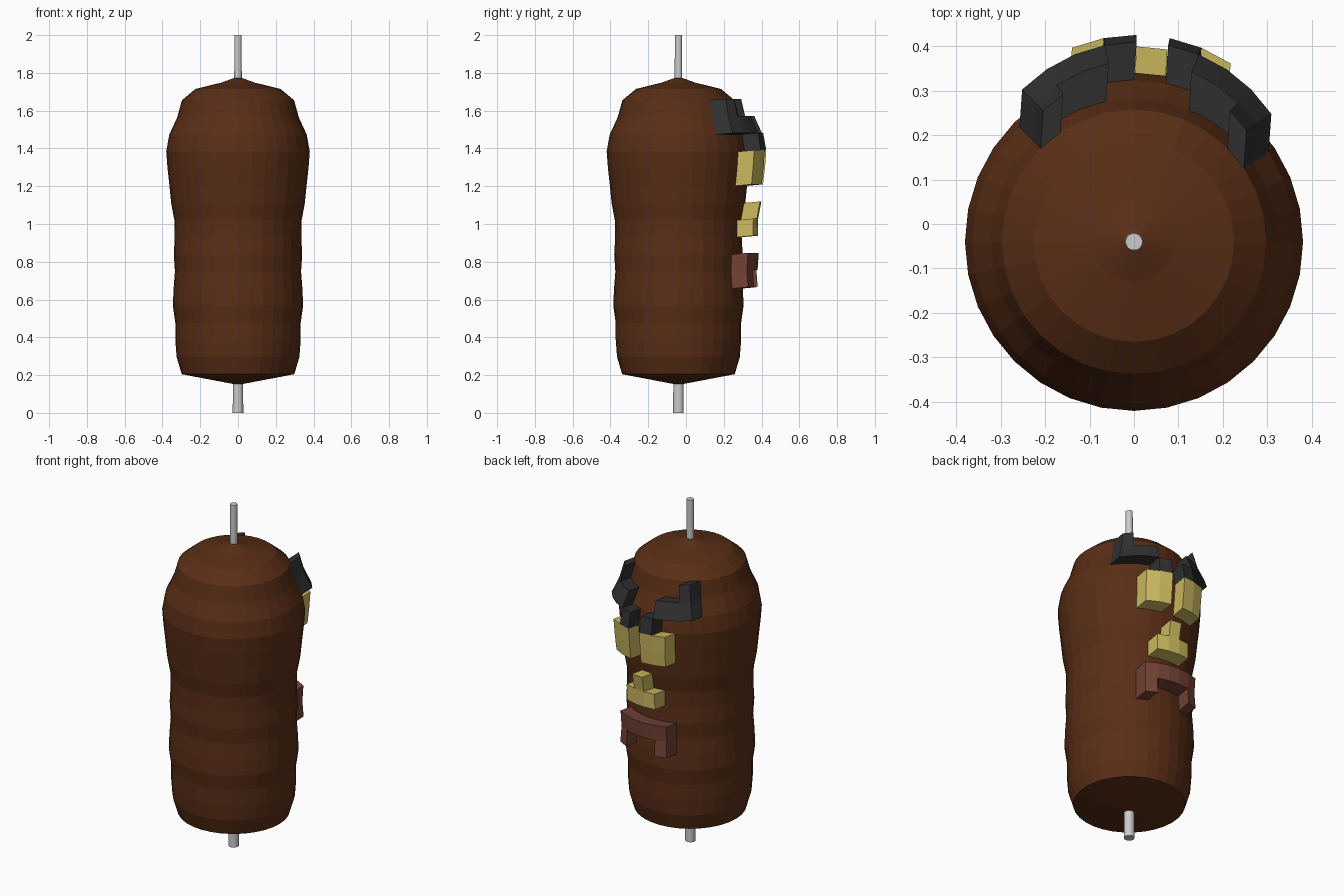
import bpy, bmesh
from math import sin, cos, pi

if "Cube" in bpy.data.objects:
    bpy.data.objects.remove(bpy.data.objects["Cube"])

SIDES = 32
AXIS_Y = -0.04
Z0, Z1, ROWS = 0.205, 1.655, 16
# radii of the evenly spaced rings of the body wall, bottom to top
RADII = [0.298, 0.325, 0.332, 0.332, 0.345, 0.341, 0.334, 0.34, 0.335,
         0.337, 0.354, 0.363, 0.373, 0.38, 0.364, 0.322, 0.297]


def point(r, z, col):
    a = 2 * pi * col / SIDES
    return (r * sin(a), AXIS_Y + r * cos(a), z)


def wall_z(row):
    return Z0 + (Z1 - Z0) * row / ROWS


def material(name, rgb):
    m = bpy.data.materials.new(name)
    m.diffuse_color = (*rgb, 1)
    m.use_nodes = True
    m.node_tree.nodes["Principled BSDF"].inputs["Base Color"].default_value = m.diffuse_color
    return m


def finish(bm, name, mat=None):
    bmesh.ops.recalc_face_normals(bm, faces=bm.faces)
    me = bpy.data.meshes.new(name)
    bm.to_mesh(me)
    bm.free()
    ob = bpy.data.objects.new(name, me)
    bpy.context.collection.objects.link(ob)
    if mat:
        me.materials.append(mat)
    return ob


def lathe(name, profile, mat=None):
    bm = bmesh.new()
    rings = [[bm.verts.new(point(r, z, c)) for c in range(SIDES)] for r, z in profile]
    for a, b in zip(rings, rings[1:]):
        for c in range(SIDES):
            d = (c + 1) % SIDES
            bm.faces.new((a[c], a[d], b[d], b[c]))
    bm.faces.new(rings[0])
    bm.faces.new(rings[-1])
    return finish(bm, name, mat)


def patch(name, cells, mat):
    """Block raised off the body wall over the given (column, row) cells."""
    bm = bmesh.new()
    verts = {}

    def vert(c, r):
        if (c, r) not in verts:
            verts[c, r] = bm.verts.new(point(RADII[r], wall_z(r), c))
        return verts[c, r]

    faces = [bm.faces.new((vert(c, r), vert(c, r + 1), vert(c + 1, r + 1), vert(c + 1, r)))
             for c, r in cells]
    ext = bmesh.ops.extrude_face_region(bm, geom=faces, use_keep_orig=True)
    moved = [g for g in ext["geom"] if isinstance(g, bmesh.types.BMVert)]
    bmesh.ops.translate(bm, verts=moved, vec=(0.006, 0.085, 0.008))
    return finish(bm, name, mat)


brown = material("brown", (0.10, 0.027, 0.008))
black = material("black", (0.03, 0.03, 0.03))
yellow = material("yellow", (0.62, 0.50, 0.12))
red = material("red_brown", (0.17, 0.055, 0.035))

# body and stick
wall = [(r, wall_z(i)) for i, r in enumerate(RADII)]
lathe("body", [(0.01, 0.15)] + wall + [(0.225, 1.715), (0.09, 1.748), (0.01, 1.777)], brown)
lathe("stick", [(0.028, 0.0), (0.019, 2.0)])

# face on the back side, mirrored about column 0
for side, s in (("right", 1), ("left", -1)):
    patch("brow_" + side, [(2 * s, 14), (3 * s, 14), (4 * s, 14), (4 * s, 15)], black)
    patch("eyelid_" + side, [(s, 13)], black)
    patch("eye_" + side, [(k * s, r) for k in (1, 2) for r in (11, 12)], yellow)
patch("nose", [(-1, 8), (0, 8), (1, 8), (0, 9)], yellow)
patch("mouth", [(c, 6) for c in range(-2, 3)] + [(-2, 5), (2, 5)], red)
